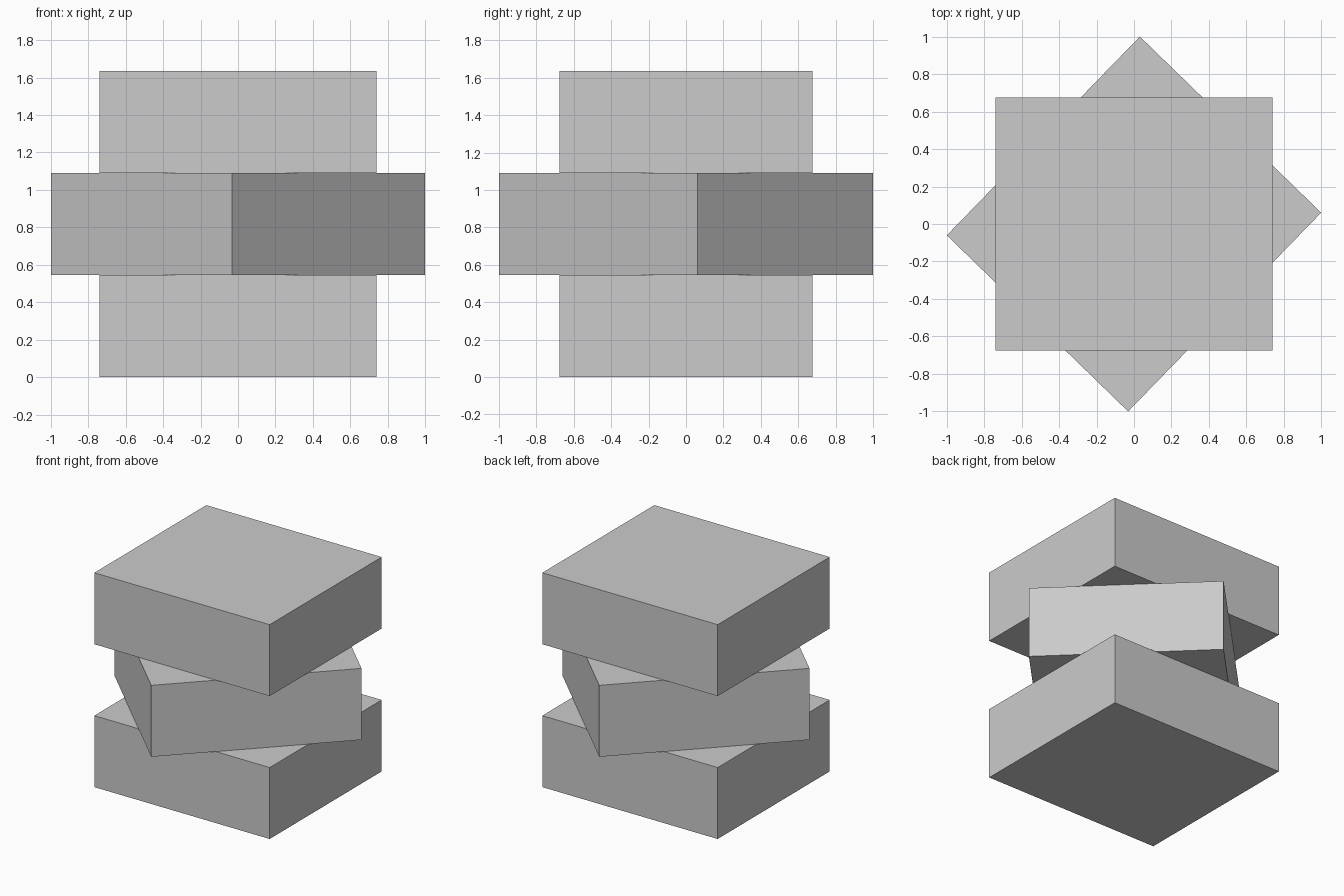
import bpy

if "Cube" in bpy.data.objects:
    bpy.data.objects.remove(bpy.data.objects["Cube"])

WIDTH, DEPTH, HEIGHT = 1.48, 1.35, 0.545
TWIST = 0.8  # radians, middle block only


def block(name, level, angle):
    bpy.ops.mesh.primitive_cube_add(size=1, location=(0, 0, HEIGHT * (level + 0.5)),
                                    rotation=(0, 0, angle))
    obj = bpy.context.object
    obj.name = name
    obj.scale = (WIDTH, DEPTH, HEIGHT)
    return obj


# Three stacked blocks, the middle one twisted
for level, (name, angle) in enumerate([("bottom_block", 0), ("middle_block", TWIST),
                                       ("top_block", 0)]):
    block(name, level, angle)
